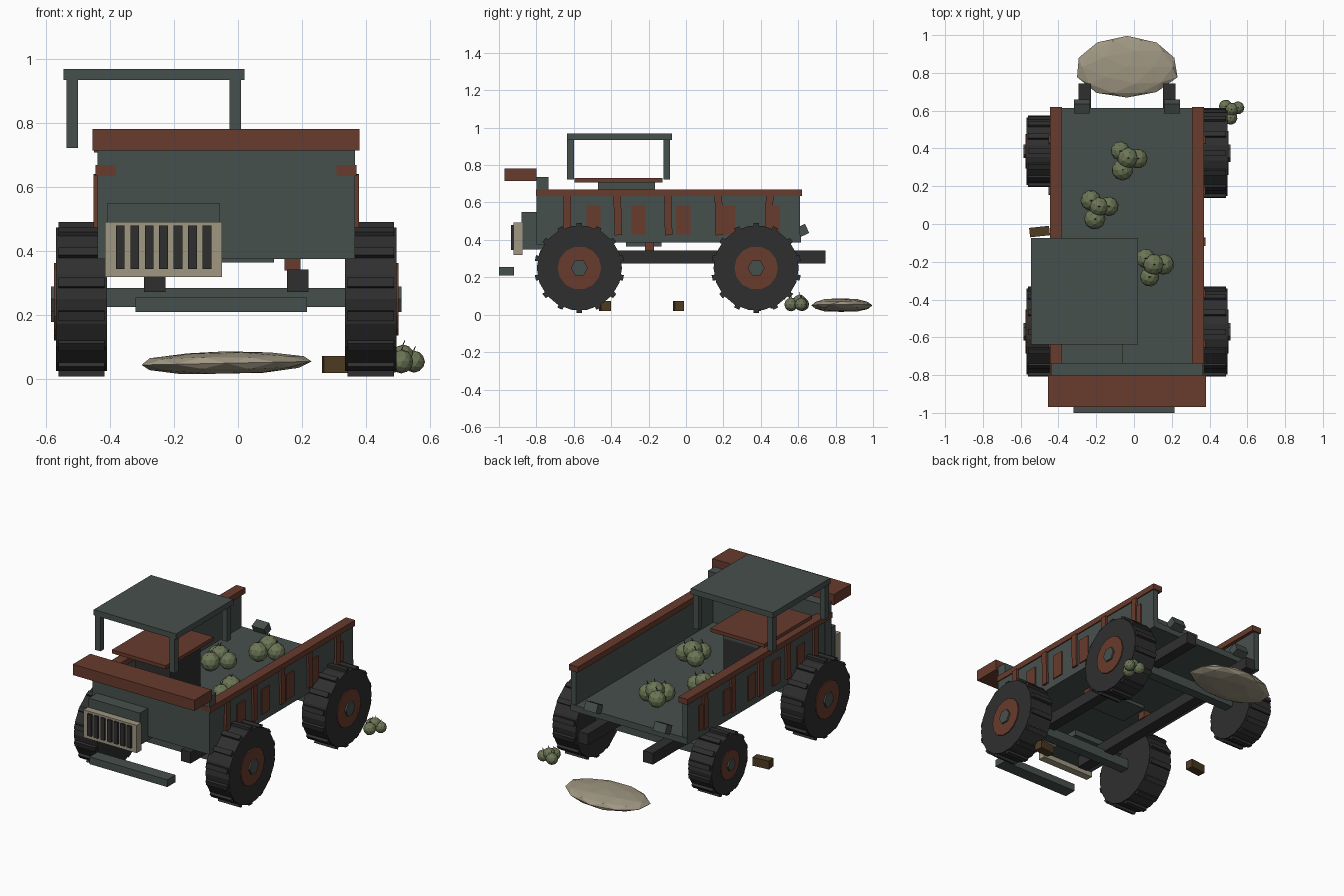
import bpy, bmesh, math, random
from mathutils import Matrix, Vector

if "Cube" in bpy.data.objects:
    bpy.data.objects.remove(bpy.data.objects["Cube"])
random.seed(4)
CX = -0.037  # centre line of the truck


def material(name, r, g, b):
    m = bpy.data.materials.new(name)
    m.use_nodes = True
    m.diffuse_color = (r, g, b, 1)
    m.node_tree.nodes["Principled BSDF"].inputs["Base Color"].default_value = (r, g, b, 1)
    return m


GREEN = material("dull green paint", 0.062, 0.08, 0.072)
RUST = material("rust red", 0.14, 0.044, 0.026)
BLACK = material("dark rubber", 0.028, 0.028, 0.029)
TAN = material("pale tan", 0.35, 0.31, 0.225)
OLIVE = material("olive leaf", 0.15, 0.18, 0.092)
BROWN = material("brown wood", 0.075, 0.045, 0.016)


def finish(name, bm, mat):
    me = bpy.data.meshes.new(name)
    bm.to_mesh(me)
    bm.free()
    me.materials.append(mat)
    ob = bpy.data.objects.new(name, me)
    bpy.context.collection.objects.link(ob)
    return ob


def add_box(bm, x, y, z, turn=Matrix()):
    mid = Vector([(a + b) / 2 for a, b in (x, y, z)])
    size = [b - a for a, b in (x, y, z)]
    bmesh.ops.create_cube(bm, size=1, matrix=Matrix.Translation(mid) @ turn @ Matrix.Diagonal((*size, 1)))


def box(name, mat, x, y, z, turn=Matrix()):
    bm = bmesh.new()
    add_box(bm, x, y, z, turn)
    return finish(name, bm, mat)


def mirrored(side, inner, outer):
    return sorted((CX + side * inner, CX + side * outer))


def disc(name, mat, x0, x1, y, z, radius, sides):
    bm = bmesh.new()
    place = Matrix.Translation(((x0 + x1) / 2, y, z)) @ Matrix.Rotation(math.pi / 2, 4, 'Y')
    bmesh.ops.create_cone(bm, cap_ends=True, segments=sides, radius1=radius, radius2=radius,
                          depth=abs(x1 - x0), matrix=place)
    return finish(name, bm, mat)


# Wheels with tread bars, rim and hub on the outer side
def wheel(name, side, y, z, radius):
    x = [CX + side * d for d in (0.372, 0.532, 0.538, 0.548)]
    disc(name + "_tyre", BLACK, x[0], x[1], y, z, radius, 18)
    disc(name + "_rim", RUST, x[1] - side * 0.02, x[2], y, z, radius * 0.51, 14)
    disc(name + "_hub", GREEN, x[2] - side * 0.02, x[3], y, z, radius * 0.2, 6)
    bm = bmesh.new()
    for i in range(14):
        spin = Matrix.Rotation(math.tau * i / 14, 4, 'X')
        bar = Matrix.Translation((CX + side * 0.452, y, z)) @ spin @ Matrix.Translation((0, 0, radius))
        bmesh.ops.create_cube(bm, size=1, matrix=bar @ Matrix.Diagonal((0.145, 0.03, 0.026, 1)))
    finish(name + "_treads", bm, BLACK)


wheel("front_right_wheel", -1, -0.57, 0.25, 0.228)
wheel("front_left_wheel", 1, -0.57, 0.25, 0.228)
wheel("rear_left_wheel", 1, 0.375, 0.25, 0.228)
wheel("rear_right_wheel", -1, 0.385, 0.21, 0.178)

# Chassis
for name, y in (("front_axle", -0.57), ("rear_axle", 0.375)):
    box(name, GREEN, (CX - 0.38, CX + 0.38), (y - 0.03, y + 0.03), (0.225, 0.285))
for side in (-1, 1):
    box("chassis_rail", BLACK, mirrored(side, 0.19, 0.257), (-0.78, 0.745), (0.273, 0.343))
    box("body_mount", RUST, mirrored(side, 0.183, 0.232), (-0.22, -0.17), (0.34, 0.39))
    box("rear_hook", GREEN, mirrored(side, 0.195, 0.28), (0.595, 0.65), (0.423, 0.477),
        Matrix.Rotation(math.radians(25), 4, 'X'))

# Open body: floor, walls, top rails, ribs and side panels
box("floor", GREEN, (CX - 0.4, CX + 0.4), (-0.78, 0.615), (0.385, 0.425))
box("under_tray", GREEN, (CX - 0.15, CX + 0.15), (-0.32, -0.13), (0.365, 0.39))
box("front_wall", GREEN, (CX - 0.402, CX + 0.402), (-0.8, -0.735), (0.375, 0.735))
for side in (-1, 1):
    box("side_wall", GREEN, mirrored(side, 0.365, 0.401), (-0.79, 0.61), (0.385, 0.64))
    box("top_rail", RUST, mirrored(side, 0.345, 0.408), (-0.802, 0.62), (0.635, 0.67))
    for i in range(5):
        rib, panel = -0.635 + 0.27 * i, -0.495 + 0.24 * i
        box("side_rib", RUST, mirrored(side, 0.39, 0.415), (rib - 0.02, rib + 0.02), (0.425, 0.64),
            Matrix.Rotation(math.radians(random.uniform(-2, 2)), 4, 'X'))
        box("side_panel", RUST, mirrored(side, 0.395, 0.408), (panel - 0.038, panel + 0.038), (0.43, 0.585))

# Nose: beam, hood, slatted grille, bumper
box("front_beam", RUST, (-0.455, 0.38), (-0.97, -0.8), (0.715, 0.782))
box("hood", GREEN, (-0.41, -0.058), (-0.88, -0.6), (0.35, 0.55))
box("grille", TAN, (-0.415, -0.05), (-0.922, -0.875), (0.32, 0.492))
bm = bmesh.new()
for i in range(7):
    x = -0.368 + 0.0453 * i
    add_box(bm, (x - 0.014, x + 0.014), (-0.935, -0.915), (0.345, 0.48))
finish("grille_slats", bm, BLACK)
box("bumper", GREEN, (-0.32, 0.215), (-1.0, -0.92), (0.21, 0.255))

# Cab: roof on four posts, seat on its pedestal
box("cab_roof", GREEN, (-0.545, 0.02), (-0.637, -0.075), (0.935, 0.97))
for x in (-0.518, -0.008):
    for y in (-0.617, -0.103):
        box("cab_post", GREEN, (x - 0.018, x + 0.018), (y - 0.018, y + 0.018), (0.722, 0.94))
box("seat", RUST, (-0.45, -0.08), (-0.595, -0.125), (0.708, 0.73))
box("seat_pedestal", BLACK, (-0.38, -0.14), (-0.465, -0.17), (0.42, 0.675))
box("pedestal_cap", GREEN, (-0.382, -0.138), (-0.47, -0.165), (0.67, 0.708))


# Leafy clumps with short stems
def clump(name, x, y, z, radius, start):
    bm, stems = bmesh.new(), bmesh.new()
    spots = [(start + a, 1.05, 0) for a in (0, 2.1, 4.2)] + [(start + 1, 0.2, 0.5)]
    for angle, reach, lift in spots:
        at = Vector((x + radius * reach * math.cos(angle), y + radius * reach * math.sin(angle),
                     z + radius * lift))
        turn = Matrix.Rotation(random.uniform(0, 3), 4, 'Z')
        bmesh.ops.create_icosphere(bm, subdivisions=2, radius=radius * random.uniform(0.92, 1.05),
                                   matrix=Matrix.Translation(at) @ turn)
        tip = Matrix.Translation(at + Vector((0, 0, radius))) @ Matrix.Rotation(0.4, 4, 'Y')
        bmesh.ops.create_cone(stems, cap_ends=True, segments=5, radius1=radius * 0.06,
                              radius2=radius * 0.04, depth=radius * 0.7, matrix=tip)
    finish(name, bm, OLIVE)
    finish(name + "_stems", stems, BROWN)


clump("rear_clump", -0.038, 0.34, 0.485, 0.055, 0.1)
clump("middle_clump", -0.19, 0.082, 0.485, 0.055, 0.2)
clump("front_clump", 0.1, -0.225, 0.485, 0.055, 0.2)
clump("ground_clump", 0.515, 0.6, 0.055, 0.036, 0.4)

# Flat stone and wooden blocks on the ground
bm = bmesh.new()
bmesh.ops.create_icosphere(bm, subdivisions=2, radius=1)
for v in bm.verts:
    v.co *= random.uniform(0.95, 1.03)
    v.co.z = max(v.co.z, -0.85) + 0.15 * v.co.x
bmesh.ops.transform(bm, matrix=Matrix.Translation((CX, 0.83, 0.05)) @ Matrix.Diagonal((0.275, 0.168, 0.038, 1)),
                    verts=bm.verts)
finish("flat_stone", bm, TAN)
skew = Matrix.Rotation(math.radians(6), 4, 'Z')
box("right_block", BROWN, (-0.553, -0.447), (-0.065, -0.015), (0.02, 0.072), skew)
box("left_block", BROWN, (0.265, 0.37), (-0.46, -0.407), (0.02, 0.072), skew)
